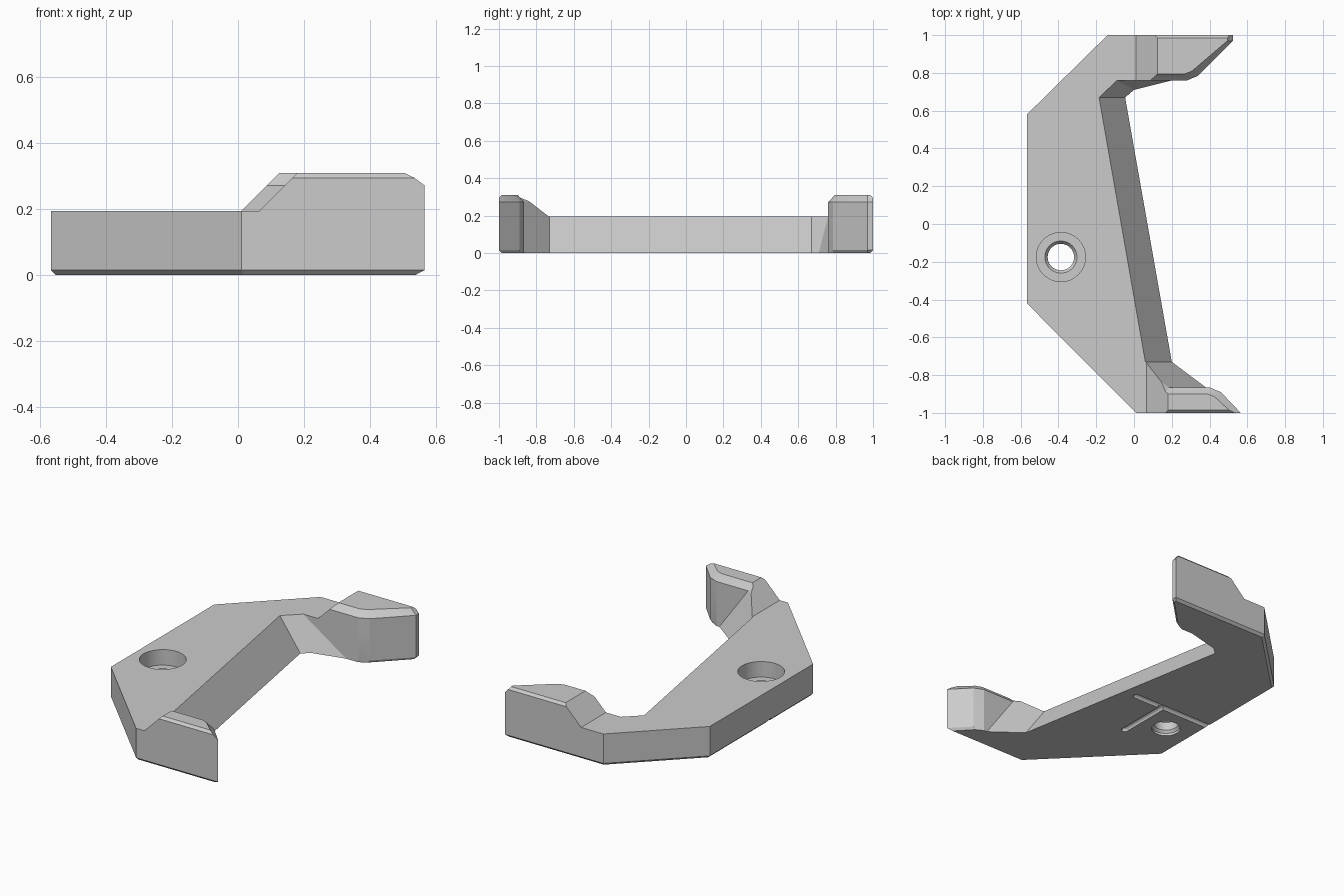
import bpy, bmesh, math
from mathutils import Matrix, Vector

cube = bpy.data.objects.get("Cube")
if cube:
    bpy.data.objects.remove(cube, do_unlink=True)

grey = bpy.data.materials.new("plain_grey")
grey.use_nodes = True
grey.diffuse_color = (0.6, 0.6, 0.6, 1)
grey.node_tree.nodes["Principled BSDF"].inputs["Base Color"].default_value = (0.6, 0.6, 0.6, 1)

DECK = 0.195   # height of the flat plate
TOP = 0.31     # height of the raised arms


def finish(bm, name, helper=False):
    bmesh.ops.remove_doubles(bm, verts=bm.verts, dist=1e-5)
    bmesh.ops.recalc_face_normals(bm, faces=bm.faces)
    mesh = bpy.data.meshes.new(name)
    bm.to_mesh(mesh)
    bm.free()
    mesh.materials.append(grey)
    obj = bpy.data.objects.new(name, mesh)
    bpy.context.collection.objects.link(obj)
    if helper:
        obj.hide_render = True
    return obj


def loft(name, rows, helper=False):
    """Solid through closed loops of equal point count, capped at both ends."""
    bm = bmesh.new()
    loops = [[bm.verts.new(p) for p in row] for row in rows]
    n = len(loops[0])
    for low, high in zip(loops, loops[1:]):
        for i in range(n):
            j = (i + 1) % n
            bm.faces.new((low[i], low[j], high[j], high[i]))
    bm.faces.new(loops[0][::-1])
    bm.faces.new(loops[-1])
    return finish(bm, name, helper)


def section(z, inset_out, inset_in):
    """Outline at height z: inset_out trims the outer edge, inset_in the arm insides and tips."""
    o, t = inset_out, inset_in
    s = z / DECK
    foot = min(s, 1)
    outline = [
        (-0.567 + o, 0.58 - o * 0.4), (-0.567 + o, -0.42 + o * 0.4),
        (0.01 + o * 0.4, -1 + o),
        # front arm tip and inside
        (0.565 - t * 1.4 - o, -1 + o), (0.46 - t, -0.89 - t * 0.7),
        (0.4 - t * 0.4, -0.865 - t), (0.38 - 0.14 * s, -0.865 - t),
        # sloped inner wall
        (0.2 - 0.14 * s, -0.73), (-0.047 - 0.138 * s, 0.67),
        (-0.09 * foot, 0.71 + 0.05 * foot + t),
        (0.2 - 0.29 * foot, 0.76 + t),
        # back arm inside and tip
        (0.28 - t * 0.4, 0.76 + t), (0.34 - t, 0.785 + t * 0.7),
        (0.525 - t * 0.9, 0.97), (0.525 - t * 0.9, 1 - o),
        (-0.14 + o * 0.4, 1 - o)]
    return [(x, y, z) for x, y in outline]


# Full-height body with chamfered bottom and top edges
bottom = section(0, 0.015, 0)
for i in (3, 4, 12, 13, 14):
    x, y, z = bottom[i]
    bottom[i] = (x - 0.014, y, z)
body = loft("bracket_body", [
    bottom, section(0.015, 0, 0), section(DECK, 0, 0), section(0.272, 0, 0),
    section(0.295, 0, 0.022), section(TOP, 0.015, 0.034)])


def ramp_cutter(name, start, y0, y1):
    """Clears the space above the deck, leaving a 45 degree ramp up to the arm."""
    profile = [(-1, DECK), (start, DECK), (start + 0.2, DECK + 0.2), (-1, DECK + 0.2)]
    return loft(name, [[(x, y, z) for x, z in profile] for y in (y0, y1)], True)


def hole_cutter(name, x, y):
    """Counterbored screw hole."""
    profile = [(0.082, -0.05), (0.082, 0.015), (0.07, 0.03), (0.07, 0.08),
               (0.085, 0.1), (0.13, 0.1), (0.13, 0.3)]
    angles = [math.tau * i / 48 for i in range(48)]
    return loft(name, [[(x + r * math.cos(a), y + r * math.sin(a), z) for a in angles]
                       for r, z in profile], True)


def groove_cutter(name, start, end):
    """Round-ended channel in the underside."""
    bm = bmesh.new()
    for x, y in (start, end):
        bmesh.ops.create_uvsphere(bm, u_segments=16, v_segments=8, radius=0.02,
                                  matrix=Matrix.Translation(Vector((x, y, 0))))
    hull = bmesh.ops.convex_hull(bm, input=bm.verts)
    inside = {g for g in hull["geom_interior"] + hull["geom_unused"]
              if isinstance(g, bmesh.types.BMVert) and g.is_valid}
    bmesh.ops.delete(bm, geom=list(inside), context="VERTS")
    return finish(bm, name, True)


cutters = [
    ramp_cutter("back_ramp_cutter", 0.01, -0.1, 1.2),
    ramp_cutter("front_ramp_cutter", 0.065, -1.2, 0.1),
    hole_cutter("screw_hole_cutter", -0.387, -0.175),
    groove_cutter("long_groove_cutter", (-0.65, 0), (-0.02, 0)),
    groove_cutter("side_groove_cutter", (-0.215, 0), (-0.215, -0.34)),
]

# Apply the cuts, then remove the helpers
bpy.context.view_layer.objects.active = body
for cutter in cutters:
    cut = body.modifiers.new(cutter.name, "BOOLEAN")
    cut.operation = "DIFFERENCE"
    cut.solver = "EXACT"
    cut.object = cutter
    bpy.ops.object.modifier_apply(modifier=cut.name)
    bpy.data.objects.remove(cutter, do_unlink=True)

bpy.ops.object.select_all(action="DESELECT")
body.select_set(True)
bpy.ops.object.shade_smooth_by_angle(angle=math.radians(20))
